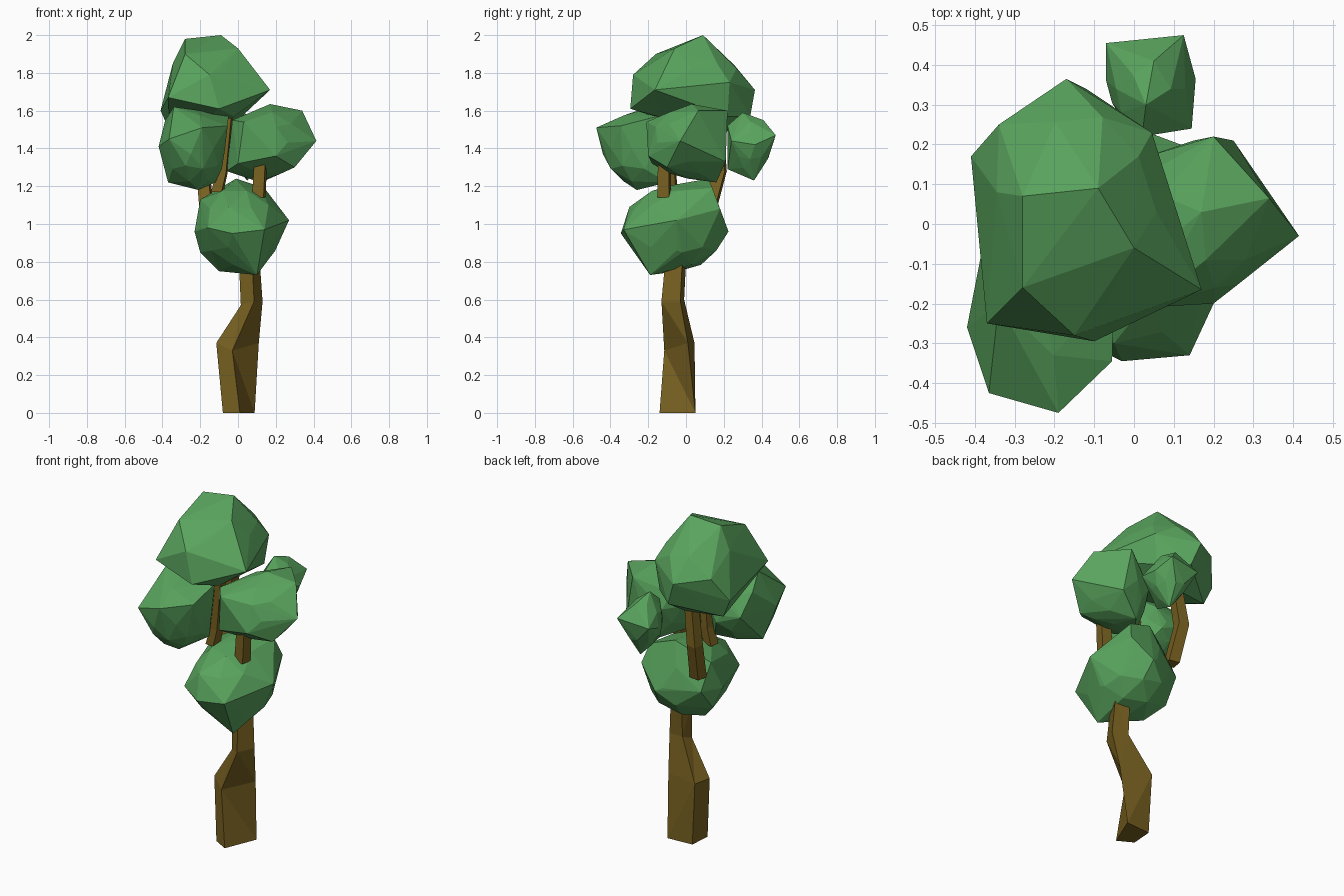
import bpy, bmesh
from mathutils import Vector


def material(name, rgb):
    m = bpy.data.materials.new(name)
    m.diffuse_color = (*rgb, 1)
    return m


LEAF = material("leaf_green", (0.10, 0.37, 0.11))
BARK = material("bark_brown", (0.19, 0.12, 0.015))


def finish(bm, name, mat):
    bmesh.ops.recalc_face_normals(bm, faces=bm.faces)
    me = bpy.data.meshes.new(name)
    bm.to_mesh(me)
    bm.free()
    me.materials.append(mat)
    ob = bpy.data.objects.new(name, me)
    bpy.context.collection.objects.link(ob)


def loft(name, rings):
    """Four-sided bark prism skinned through rings of corner points."""
    bm = bmesh.new()
    vs = [[bm.verts.new(p) for p in ring] for ring in rings]
    for a, b in zip(vs, vs[1:]):
        for i in range(4):
            j = (i + 1) % 4
            bm.faces.new((a[i], a[j], b[j], b[i]))
    bm.faces.new(vs[0][::-1])
    bm.faces.new(vs[-1])
    bmesh.ops.triangulate(bm, faces=bm.faces[:])
    finish(bm, name, BARK)


def branch(name, path, half_widths):
    rings = []
    for (x, y, z), r in zip(path, half_widths):
        rings.append([(x + r * a, y + r * b, z)
                      for a, b in ((-1, -.7), (.7, -1), (1, .7), (-.7, 1))])
    loft(name, rings)


def clump(name, centre, radii, corners):
    """Faceted leaf mass: hull of a coarse ball and its main corners."""
    bm = bmesh.new()
    bmesh.ops.create_icosphere(bm, subdivisions=2, radius=1)
    pts = [Vector(c + r * k for c, r, k in zip(centre, radii, v.co)) for v in bm.verts]
    bm.clear()
    for p in pts + [Vector(p) for p in corners]:
        bm.verts.new(p)
    bmesh.ops.convex_hull(bm, input=bm.verts[:])
    loose = [v for v in bm.verts if not v.link_faces]
    bmesh.ops.delete(bm, geom=loose, context='VERTS')
    finish(bm, name, LEAF)


# Crooked trunk: four-cornered sections at rising heights
loft("trunk", [
    [(-.08, -.09, 0), (.01, -.14, 0), (.088, .05, 0), (-.07, .04, 0)],
    [(-.115, -.06, .37), (-.03, -.115, .33), (.11, .01, .37), (-.09, .045, .37)],
    [(.015, -.08, .57), (.085, -.13, .59), (.13, -.03, .59), (.03, -.01, .60)],
    [(.005, -.06, .80), (.075, -.11, .80), (.115, -.02, .80), (.03, 0, .80)],
])

# Branches joining the leaf masses
branch("right_branch", [(.11, -.115, 1.14), (.12, -.115, 1.33)], [.036, .034])
branch("left_branch", [(-.11, -.08, 1.17), (-.085, -.08, 1.27), (-.05, -.09, 1.60)],
       [.033, .03, .025])
branch("back_branch", [(-.165, .12, 1.06), (-.185, .18, 1.28), (-.15, .165, 1.53)],
       [.038, .036, .032])

# Leaf masses
clump("lower_foliage", (.01, -.05, .98), (.22, .26, .23), [
    (-.23, -.02, .96), (.27, -.05, 1.02), (.14, -.33, .97), (-.03, -.345, .95),
    (-.01, .12, 1.24), (.14, .14, 1.19), (.10, -.19, .73), (-.10, -.04, .75),
    (.05, .225, .96), (-.20, .05, 1.13), (-.05, -.30, 1.09), (.17, .18, 1.08),
    (-.16, -.28, .98), (-.20, .03, .85), (.19, -.02, .85), (-.19, .13, .98)])
clump("top_foliage", (-.14, .03, 1.73), (.22, .28, .21), [
    (.17, -.165, 1.71), (-.28, .07, 1.98), (-.09, .09, 2.0), (0, -.06, 1.93),
    (-.17, .365, 1.71), (-.41, .17, 1.60), (.045, .23, 1.75), (-.37, -.25, 1.67),
    (-.10, -.295, 1.61), (-.02, -.15, 1.57), (-.15, -.28, 1.79), (-.12, .34, 1.57),
    (-.28, -.16, 1.90), (-.36, .16, 1.49), (-.13, .20, 1.48), (-.34, .25, 1.74),
    (-.345, .08, 1.85), (.02, .22, 1.57)])
clump("right_foliage", (.15, .01, 1.43), (.19, .20, .19), [
    (.415, -.03, 1.44), (.34, .065, 1.60), (.20, .22, 1.60), (.17, .03, 1.635),
    (-.03, -.13, 1.55), (.03, -.21, 1.54), (.30, -.10, 1.30), (.12, .16, 1.22),
    (-.06, -.07, 1.28), (.20, -.20, 1.36), (.25, .21, 1.33), (.0, -.18, 1.32)])
clump("left_foliage", (-.23, -.22, 1.40), (.17, .22, .205), [
    (-.365, -.425, 1.45), (-.19, -.475, 1.51), (-.055, -.345, 1.52),
    (-.42, -.26, 1.41), (-.385, -.08, 1.55), (-.34, -.20, 1.62), (-.05, -.15, 1.57),
    (-.21, -.26, 1.18), (-.37, -.20, 1.22), (-.12, -.10, 1.22), (-.25, -.44, 1.37),
    (-.36, .0, 1.42), (-.2, .0, 1.35)])
clump("back_foliage", (.04, .34, 1.42), (.10, .115, .145), [
    (-.07, .455, 1.45), (.125, .475, 1.47), (.155, .365, 1.42), (.145, .24, 1.44),
    (.03, .30, 1.59), (.05, .41, 1.55), (.05, .36, 1.23), (.02, .22, 1.29),
    (-.07, .36, 1.42), (.02, .22, 1.52)])
